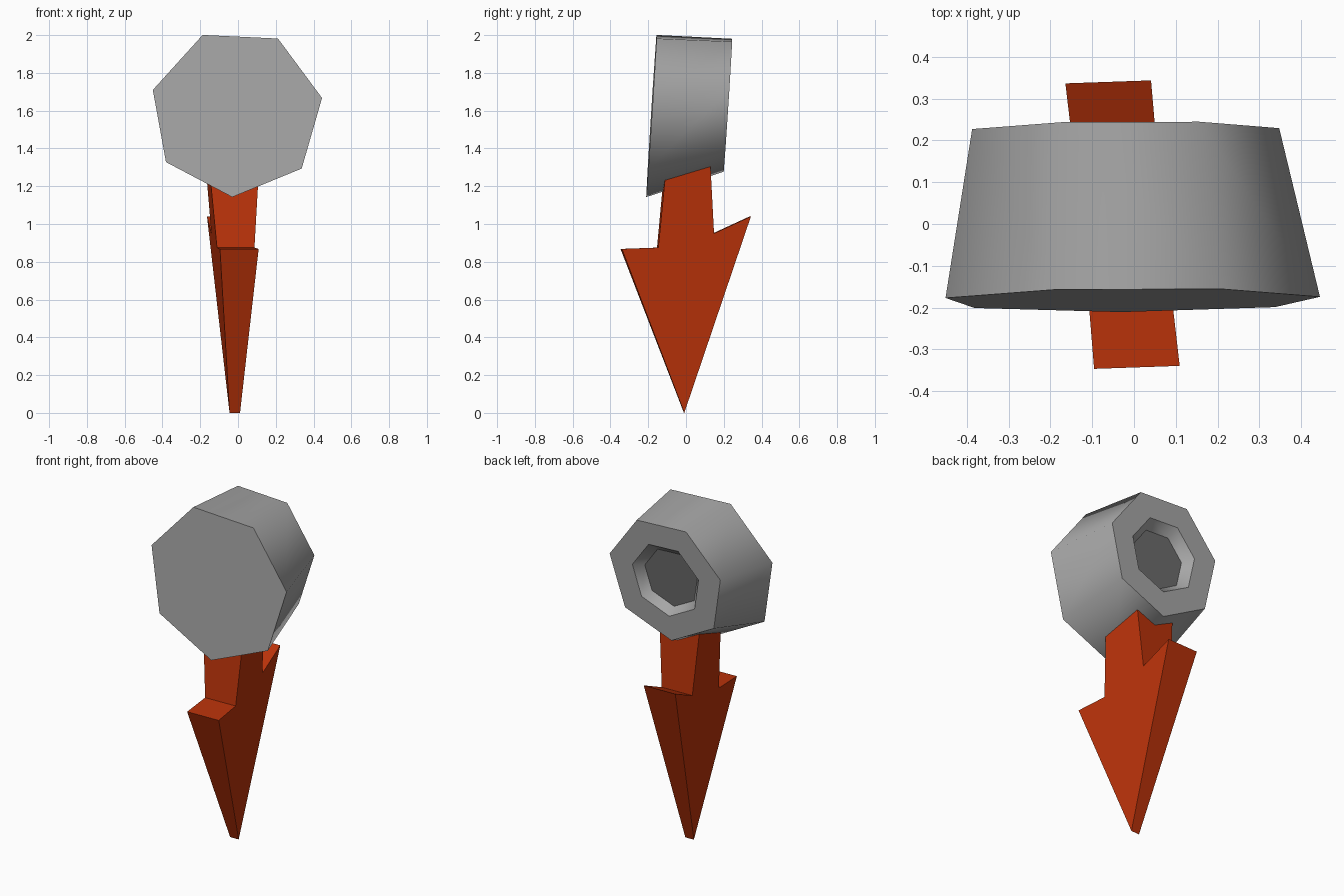
import bpy, bmesh
from math import sin, cos, radians, pi

if "Cube" in bpy.data.objects:
    bpy.data.objects.remove(bpy.data.objects["Cube"])


def material(name, rgb):
    mat = bpy.data.materials.new(name)
    mat.diffuse_color = (*rgb, 1)
    mat.use_nodes = True
    mat.node_tree.nodes["Principled BSDF"].inputs["Base Color"].default_value = mat.diffuse_color
    return mat


def finish(bm, name, *mats):
    bmesh.ops.recalc_face_normals(bm, faces=bm.faces)
    mesh = bpy.data.meshes.new(name)
    bm.to_mesh(mesh)
    bm.free()
    for mat in mats:
        mesh.materials.append(mat)
    obj = bpy.data.objects.new(name, mesh)
    bpy.context.collection.objects.link(obj)
    return obj


def bridge(bm, a, b):
    n = len(a)
    return [bm.faces.new((a[i], a[(i + 1) % n], b[(i + 1) % n], b[i]))
            for i in range(n)]


# Seven-sided tapered head, leaning slightly, with a shallow recess in the back
def head_ring(bm, cx, cy, cz, scale, sides=7):
    ring = []
    for k in range(sides):
        a = radians(-92.8) + 2 * pi * k / sides
        x, z = 0.460 * scale * cos(a), 0.447 * scale * sin(a)
        ring.append(bm.verts.new((cx + x, cy + 0.064 * z + 0.006 * x, cz + z)))
    return ring


bm = bmesh.new()
rings = [head_ring(bm, *r) for r in (
    (-0.008, -0.182, 1.589, 1.0),      # front cap
    (-0.024, 0.223, 1.643, 0.82),      # back rim
    (-0.024, 0.223, 1.643, 0.49),      # recess mouth
    (-0.022, 0.168, 1.637, 0.39),      # recess floor
)]
bm.faces.new(rings[0])
for i in range(3):
    for f in bridge(bm, rings[i], rings[i + 1]):
        f.smooth = i != 1
floor = bm.faces.new(rings[3])
floor.material_index = 1
# Only the edges running along the head stay soft; every ring edge is sharp
for ring in rings:
    for i in range(7):
        bm.edges.get((ring[i - 1], ring[i])).smooth = False
finish(bm, "head", material("iron_grey", (0.38, 0.38, 0.38)),
       material("dark_recess", (0.15, 0.15, 0.15)))

# Barbed spike: side profile (y, z), thickening from the tip up to the neck
profile = [(-0.01, 0.0), (0.34, 1.04), (0.145, 0.95), (0.12, 1.40),
           (-0.10, 1.40), (-0.15, 0.875), (-0.343, 0.868)]
bm = bmesh.new()
sides = []
for s in (-1, 1):
    ring = []
    for y, z in profile:
        half = 0.0275 + 0.0785 * (z - 0.25 * y)
        x = -0.018 - 0.01 * z - 0.098 * y + s * half
        ring.append(bm.verts.new((x, y + 0.035 * s * half, z)))
    sides.append(ring)
    bm.faces.new(ring)
bridge(bm, *sides)
finish(bm, "barbed_spike", material("rust_orange", (0.50, 0.033, 0.003)))
